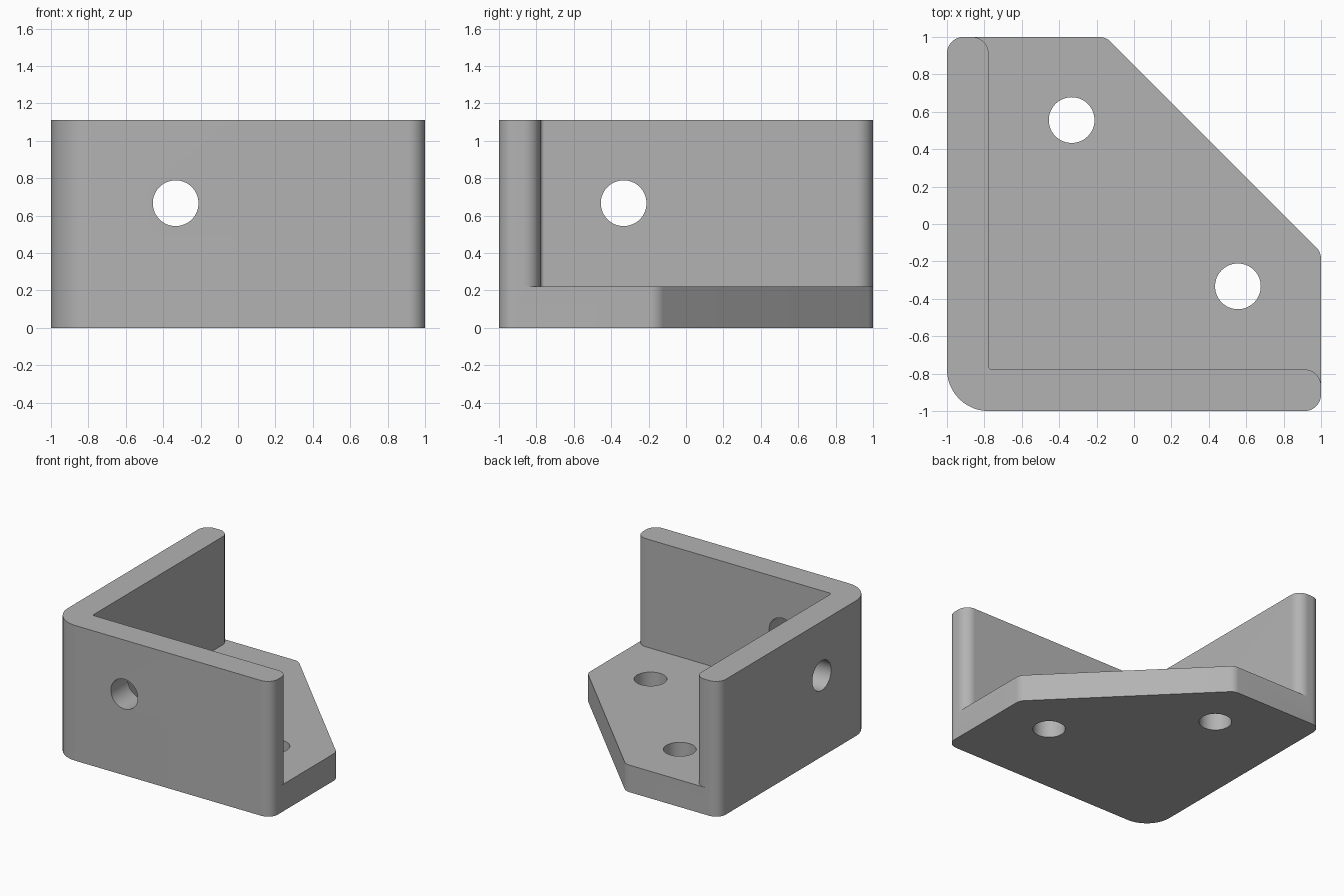
import bpy, bmesh, math
from mathutils import Vector, Matrix

if "Cube" in bpy.data.objects:
    bpy.data.objects.remove(bpy.data.objects["Cube"])

U = 2 / 18            # one grid module
H, T = 10 * U, 2 * U  # overall height, plate thickness
R = 0.8 * U           # edge rounding
HOLE = 1.1 * U

grey = bpy.data.materials.new("grey")
grey.diffuse_color = (0.45, 0.45, 0.45, 1)
grey.use_nodes = True
grey.node_tree.nodes["Principled BSDF"].inputs["Base Color"].default_value = grey.diffuse_color


def rounded(corners, steps=12):
    """Outline with each (x, y, radius) corner replaced by an arc."""
    pts = []
    for i, (x, y, r) in enumerate(corners):
        p = Vector((x, y))
        if r == 0:
            pts.append(p)
            continue
        a = (Vector(corners[i - 1][:2]) - p).normalized()
        b = (Vector(corners[(i + 1) % len(corners)][:2]) - p).normalized()
        half = a.angle(b) / 2
        c = p + (a + b).normalized() * r / math.sin(half)
        t0 = p + a * r / math.tan(half) - c
        t1 = p + b * r / math.tan(half) - c
        sweep = math.atan2(t0.x * t1.y - t0.y * t1.x, t0.dot(t1))
        for k in range(steps + 1):
            pts.append(c + Matrix.Rotation(sweep * k / steps, 2) @ t0)
    return pts


def prism(name, outline, z0, z1):
    bm = bmesh.new()
    face = bm.faces.new([bm.verts.new((p.x, p.y, z0)) for p in outline])
    top = bmesh.ops.extrude_face_region(bm, geom=[face])["geom"]
    verts = [v for v in top if isinstance(v, bmesh.types.BMVert)]
    bmesh.ops.translate(bm, verts=verts, vec=(0, 0, z1 - z0))
    bmesh.ops.recalc_face_normals(bm, faces=bm.faces)
    mesh = bpy.data.meshes.new(name)
    bm.to_mesh(mesh)
    bm.free()
    mesh.materials.append(grey)
    obj = bpy.data.objects.new(name, mesh)
    bpy.context.collection.objects.link(obj)
    return obj


def cut(target, cutter):
    cutter.hide_render = True
    mod = target.modifiers.new("cut", 'BOOLEAN')
    mod.operation, mod.solver, mod.object = 'DIFFERENCE', 'EXACT', cutter
    bpy.context.view_layer.objects.active = target
    bpy.ops.object.modifier_apply(modifier=mod.name)
    bpy.data.objects.remove(cutter)


# Full-height block with the chamfered base outline
bracket = prism("corner_bracket", rounded([
    (-1, -1, T), (1, -1, R), (1, -0.15, R), (-0.15, 1, R), (-1, 1, R)]), 0, H)

# Pocket above the base, leaving two walls with rounded ends
w = -1 + T
cut(bracket, prism("pocket_cutter", rounded([
    (w, w, 0.02), (1, w, R), (1, w - R - 0.0002, 0), (1.4, w - R - 0.0002, 0),
    (1.4, 1.4, 0), (w - R - 0.0002, 1.4, 0), (w - R - 0.0002, 1, 0), (w, 1, R)]), T, H + 0.2))

# Screw holes: two through the base, one through each wall
for loc, rot in [((-3 * U, 5 * U, T / 2), (0, 0, 0)),
                 ((5 * U, -3 * U, T / 2), (0, 0, 0)),
                 ((-3 * U, -1 + T / 2, 6 * U), (math.pi / 2, 0, 0)),
                 ((-1 + T / 2, -3 * U, 6 * U), (0, math.pi / 2, 0))]:
    bpy.ops.mesh.primitive_cylinder_add(vertices=64, radius=HOLE, depth=2 * T,
                                        location=loc, rotation=rot)
    drill = bpy.context.object
    drill.name = "hole_cutter"
    drill.data.materials.append(grey)
    cut(bracket, drill)

# Smooth the rounded edges and holes, keep the rest crisp
bpy.ops.object.select_all(action='DESELECT')
bracket.select_set(True)
bpy.context.view_layer.objects.active = bracket
bpy.ops.object.shade_smooth_by_angle(angle=math.radians(30))
